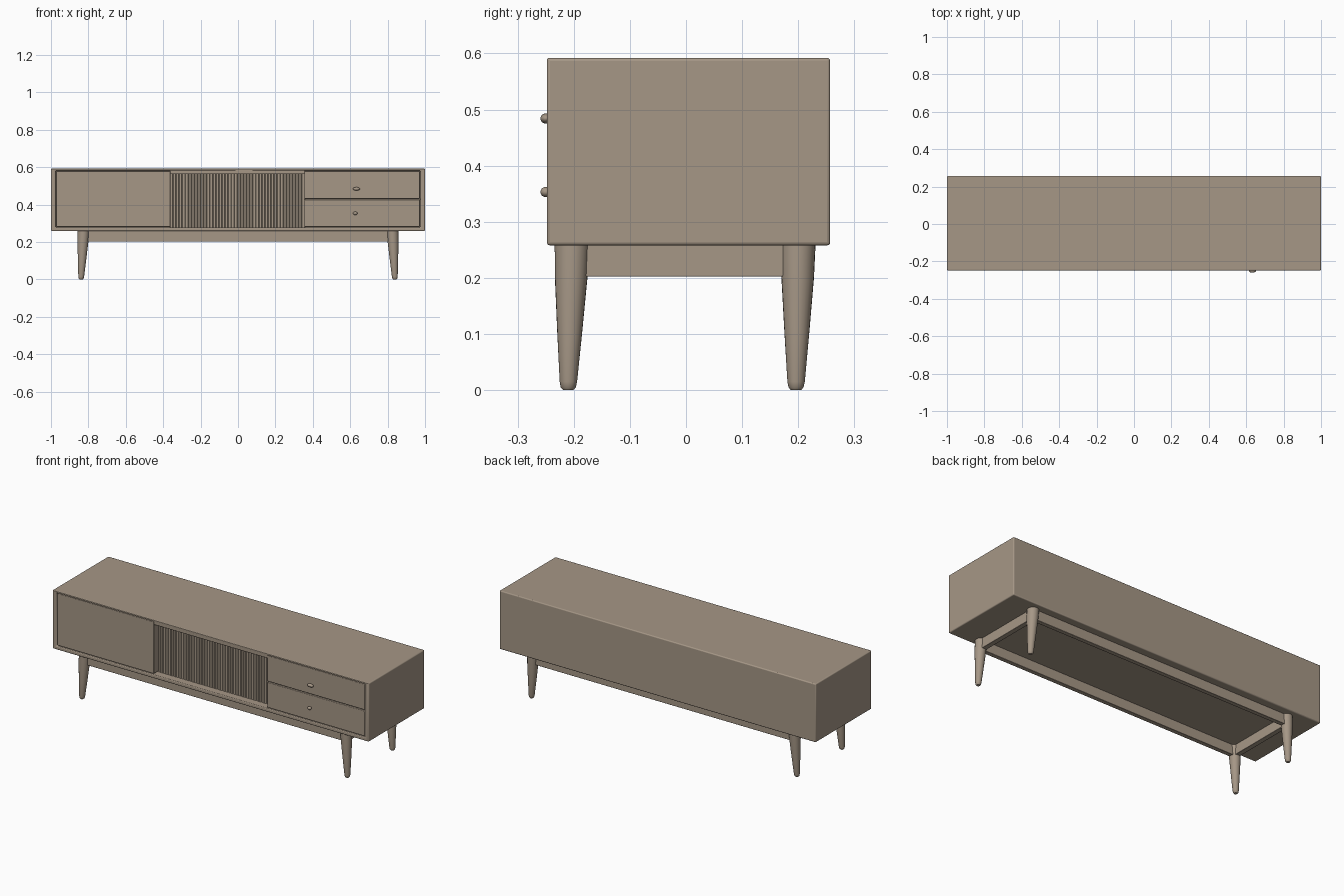
import bpy, bmesh, math
from mathutils import Vector

if "Cube" in bpy.data.objects:
    bpy.data.objects.remove(bpy.data.objects["Cube"])

wood = bpy.data.materials.new("warm_taupe_wood")
wood.diffuse_color = (0.38, 0.31, 0.24, 1)
wood.use_nodes = True
wood.node_tree.nodes["Principled BSDF"].inputs["Base Color"].default_value = wood.diffuse_color


def finish(name, bm, bevel=0.0, segments=2):
    bmesh.ops.recalc_face_normals(bm, faces=bm.faces)
    mesh = bpy.data.meshes.new(name)
    bm.to_mesh(mesh)
    bm.free()
    mesh.materials.append(wood)
    ob = bpy.data.objects.new(name, mesh)
    bpy.context.collection.objects.link(ob)
    if bevel:
        mod = ob.modifiers.new("soft_edges", "BEVEL")
        mod.width, mod.segments, mod.limit_method = bevel, segments, "ANGLE"
    bpy.ops.object.select_all(action="DESELECT")
    bpy.context.view_layer.objects.active = ob
    ob.select_set(True)
    bpy.ops.object.shade_smooth_by_angle(angle=math.radians(35))
    return ob


def box_mesh(x0, x1, y0, y1, z0, z1):
    bm = bmesh.new()
    bmesh.ops.create_cube(bm, size=1)
    for v in bm.verts:
        v.co = Vector((x1 if v.co.x > 0 else x0,
                       y1 if v.co.y > 0 else y0,
                       z1 if v.co.z > 0 else z0))
    return bm


def box(name, *dims, bevel=0.003):
    return finish(name, box_mesh(*dims), bevel)


# Cabinet case with a recessed front
bm = box_mesh(-1, 1, -0.248, 0.257, 0.258, 0.592)
front = min(bm.faces, key=lambda f: f.calc_center_median().y)
bmesh.ops.inset_individual(bm, faces=[front], thickness=0.02)
for v in front.verts:
    v.co.x = math.copysign(0.975, v.co.x)
    v.co.z = 0.581 if v.co.z > 0.42 else 0.278
ext = bmesh.ops.extrude_discrete_faces(bm, faces=[front])
for v in ext["faces"][0].verts:
    v.co.y = -0.195
finish("cabinet_case", bm, 0.006, 3)

# Left sliding door, header above the opening, two drawers
box("left_door", -0.972, -0.362, -0.243, -0.19, 0.281, 0.579)
box("center_header", -0.363, 0.357, -0.243, -0.19, 0.562, 0.583)
box("upper_drawer", 0.355, 0.972, -0.243, -0.19, 0.431, 0.579)
box("lower_drawer", 0.355, 0.972, -0.243, -0.19, 0.281, 0.426)

# Recessed centre door with fine vertical slats
bm = bmesh.new()
count, x0, x1 = 44, -0.364, 0.357
pts = [(x0, -0.19)]
step = (x1 - x0) / count
for i in range(count):
    a = x0 + i * step
    pts += [(a, -0.200), (a + step * 0.15, -0.203), (a + step * 0.85, -0.203)]
pts += [(x1, -0.200), (x1, -0.19)]
face = bm.faces.new([bm.verts.new((x, y, 0.276)) for x, y in pts])
ext = bmesh.ops.extrude_face_region(bm, geom=[face])
for g in ext["geom"]:
    if isinstance(g, bmesh.types.BMVert):
        g.co.z = 0.564
finish("slatted_center_door", bm)

# Drawer knobs
for name, x, z, w in (("upper_knob", 0.633, 0.484, 0.019), ("lower_knob", 0.627, 0.353, 0.012)):
    bm = bmesh.new()
    bmesh.ops.create_uvsphere(bm, u_segments=20, v_segments=12, radius=1)
    for v in bm.verts:
        v.co = Vector((x + v.co.x * w, -0.25 + v.co.y * 0.0095, z + v.co.z * 0.009))
    finish(name, bm)

# Splayed tapered round legs
for sx, side in ((-1, "left"), (1, "right")):
    for y_top, y_bot, end in ((-0.203, -0.21, "front"), (0.200, 0.196, "back")):
        bm = bmesh.new()
        rings = []
        for z, r in ((0.262, 0.031), (0.20, 0.029), (0.10, 0.022), (0.015, 0.0155), (0.005, 0.0135), (0.0, 0.009)):
            t = 1 - z / 0.262
            cx = sx * (0.826 + 0.013 * t)
            cy = y_top + (y_bot - y_top) * t
            rings.append([bm.verts.new((cx + r * math.cos(k * math.tau / 24),
                                        cy + r * math.sin(k * math.tau / 24), z)) for k in range(24)])
        for lo, hi in zip(rings, rings[1:]):
            for k in range(24):
                bm.faces.new((lo[k], lo[(k + 1) % 24], hi[(k + 1) % 24], hi[k]))
        bm.faces.new(rings[0])
        bm.faces.new(rings[-1])
        finish(f"{end}_{side}_leg", bm)
    # End rail between the legs of this side
    xs = sorted((sx * 0.812, sx * 0.840))
    box(f"{side}_rail", *xs, -0.2, 0.2, 0.202, 0.262, bevel=0.002)

# Long rails of the base
box("front_rail", -0.826, 0.826, -0.215, -0.19, 0.202, 0.262, bevel=0.002)
box("back_rail", -0.826, 0.826, 0.187, 0.212, 0.202, 0.262, bevel=0.002)
